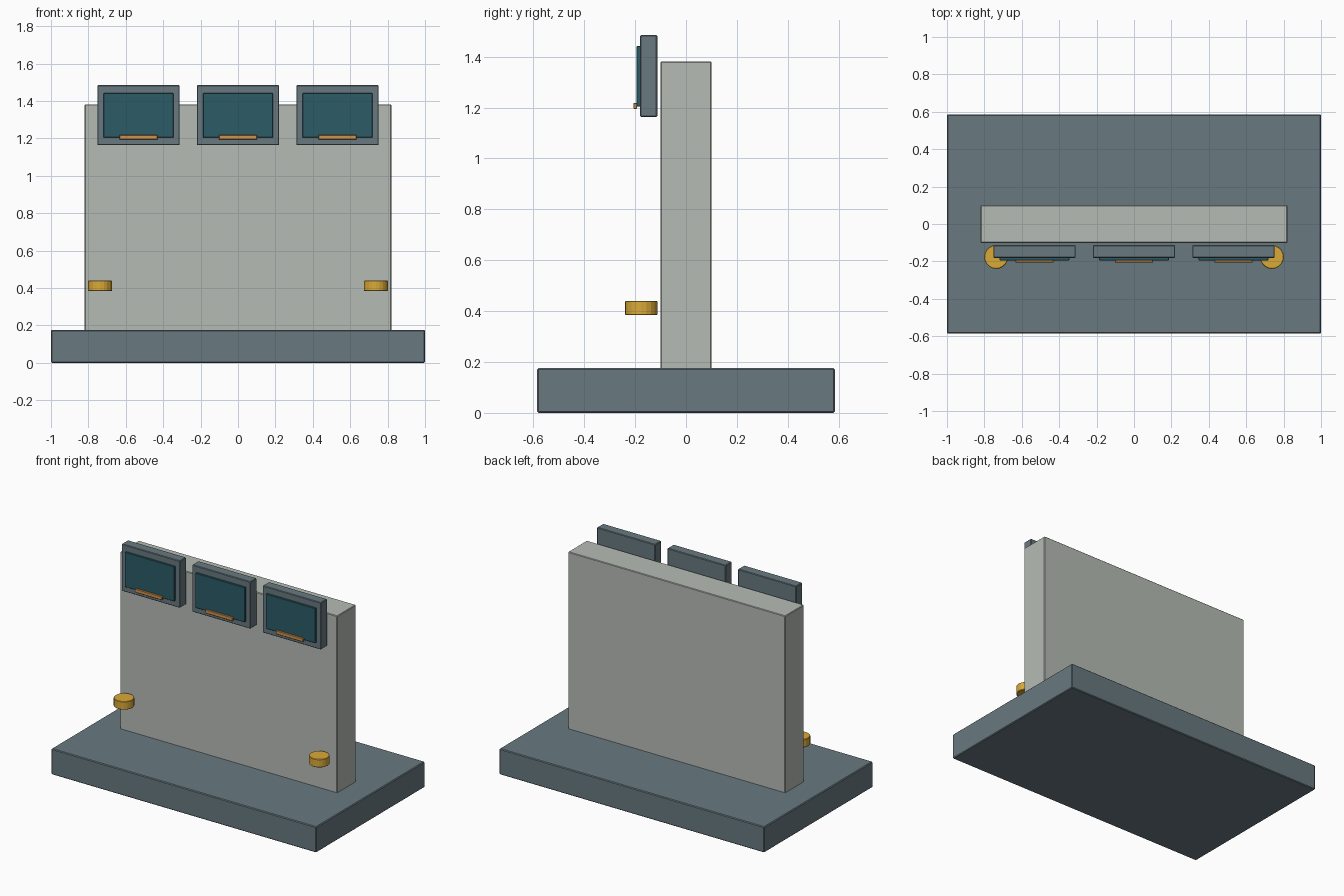
import bpy

if "Cube" in bpy.data.objects:
    bpy.data.objects.remove(bpy.data.objects["Cube"])


def material(name, color):
    m = bpy.data.materials.new(name)
    m.diffuse_color = (*color, 1)
    m.use_nodes = True
    m.node_tree.nodes["Principled BSDF"].inputs["Base Color"].default_value = m.diffuse_color
    return m


SLATE = material("slate", (0.14, 0.19, 0.215))
STONE = material("stone", (0.47, 0.50, 0.46))
TEAL = material("teal", (0.025, 0.105, 0.135))
ORANGE = material("orange", (0.65, 0.29, 0.07))
GOLD = material("gold", (0.70, 0.40, 0.04))


def finish(name, mat, bevel):
    o = bpy.context.object
    o.name = name
    o.data.materials.append(mat)
    if bevel:
        b = o.modifiers.new("edge_bevel", 'BEVEL')
        b.width = bevel
        b.segments = 1
        b.limit_method = 'ANGLE'
    return o


def box(name, x, y, z, mat, bevel=0.0):
    """Box from (min, max) ranges on each axis."""
    ranges = (x, y, z)
    bpy.ops.mesh.primitive_cube_add(size=1, location=[(a + b) / 2 for a, b in ranges])
    o = bpy.context.object
    o.scale = [b - a for a, b in ranges]
    bpy.ops.object.transform_apply(location=False, rotation=False, scale=True)
    return finish(name, mat, bevel)


# Plinth and upright wall
box("base", (-1, 1), (-0.585, 0.585), (0, 0.176), SLATE, 0.005)
box("wall", (-0.82, 0.82), (-0.101, 0.101), (0.17, 1.382), STONE, 0.004)

# Row of three displays: frame, screen panel and indicator bar
for i, cx in enumerate((-0.532, 0, 0.532), 1):
    box(f"display_frame_{i}", (cx - 0.22, cx + 0.22), (-0.181, -0.113), (1.164, 1.485), SLATE, 0.004)
    box(f"display_screen_{i}", (cx - 0.187, cx + 0.187), (-0.194, -0.178), (1.205, 1.442), TEAL, 0.002)
    box(f"display_bar_{i}", (cx - 0.102, cx + 0.102), (-0.206, -0.193), (1.195, 1.219), ORANGE, 0.002)

# Pair of round knobs near the foot of the wall
for side, cx in (("left", -0.737), ("right", 0.737)):
    bpy.ops.mesh.primitive_cylinder_add(vertices=20, radius=0.064, depth=0.056,
                                        location=(cx, -0.176, 0.412))
    finish(f"knob_{side}", GOLD, 0.003)
